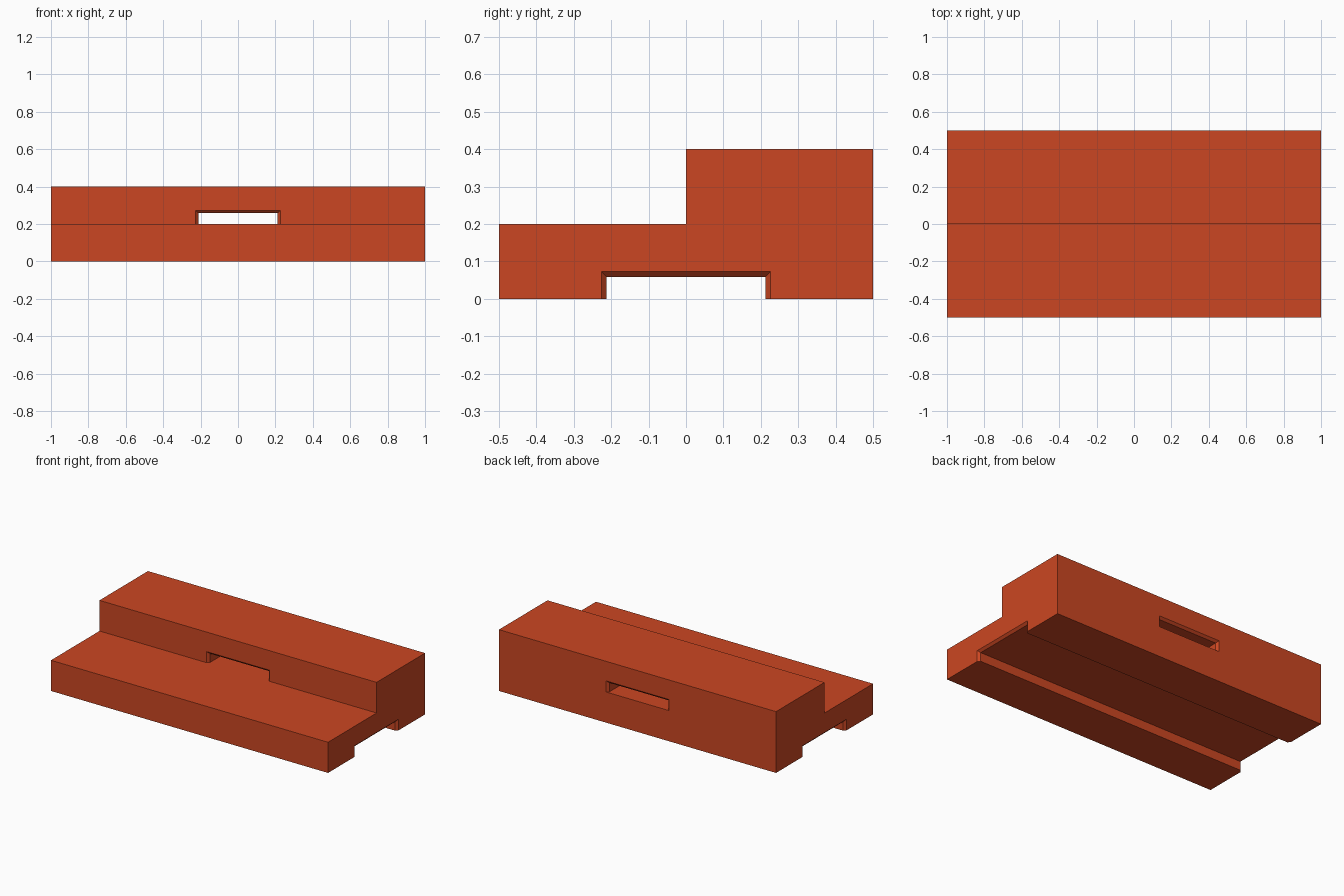
import bpy
import bmesh

cube = bpy.data.objects.get("Cube")
if cube:
    bpy.data.objects.remove(cube, do_unlink=True)

# Single flat colour
COLOUR = (0.6, 0.062, 0.016, 1)
paint = bpy.data.materials.new("orange red")
paint.use_nodes = True
paint.diffuse_color = COLOUR
paint.node_tree.nodes["Principled BSDF"].inputs["Base Color"].default_value = COLOUR


def loft(name, sections):
    """Solid through matching rings of points, capped at both ends."""
    bm = bmesh.new()
    rings = [[bm.verts.new(p) for p in ring] for ring in sections]
    for a, b in zip(rings, rings[1:]):
        for i in range(len(a)):
            j = (i + 1) % len(a)
            bm.faces.new((a[i], a[j], b[j], b[i]))
    bm.faces.new(rings[0])
    bm.faces.new(rings[-1])
    bmesh.ops.recalc_face_normals(bm, faces=bm.faces)
    mesh = bpy.data.meshes.new(name)
    bm.to_mesh(mesh)
    bm.free()
    mesh.materials.append(paint)
    obj = bpy.data.objects.new(name, mesh)
    bpy.context.collection.objects.link(obj)
    return obj


# Stepped body extruded along x
step = [(-0.5, 0), (0.5, 0), (0.5, 0.4), (0, 0.4), (0, 0.2), (-0.5, 0.2)]
body = loft("stepped_body", [[(x, y, z) for y, z in step] for x in (-1, 1)])

HALF, RISE, BEVEL, EXTRA = 0.2265, 0.0725, 0.0145, 0.05


def slot_cutter(name, start, end, base, bottom, along_x):
    """Square tunnel whose mouths flare outward at 45 degrees."""
    stations = [(start - EXTRA, 0), (start, 0), (start + BEVEL, BEVEL),
                (end - BEVEL, BEVEL), (end, 0), (end + EXTRA, 0)]
    sections = []
    for s, inset in stations:
        w, top = HALF - inset, base + RISE - inset
        ring = [(-w, bottom), (w, bottom), (w, top), (-w, top)]
        sections.append([(s, t, z) if along_x else (t, s, z) for t, z in ring])
    return loft(name, sections)


# Underside channel along x, and a window through the raised back along y
cutters = [slot_cutter("channel_cutter", -1, 1, 0, -EXTRA, True),
           slot_cutter("window_cutter", 0, 0.5, 0.2, 0.2, False)]
for cutter in cutters:
    mod = body.modifiers.new(cutter.name, 'BOOLEAN')
    mod.operation = 'DIFFERENCE'
    mod.solver = 'EXACT'
    mod.object = cutter

# Apply the cuts and drop the cutters
bpy.context.view_layer.update()
depsgraph = bpy.context.evaluated_depsgraph_get()
cut_mesh = bpy.data.meshes.new_from_object(body.evaluated_get(depsgraph))
body.modifiers.clear()
body.data = cut_mesh
for cutter in cutters:
    bpy.data.objects.remove(cutter, do_unlink=True)
